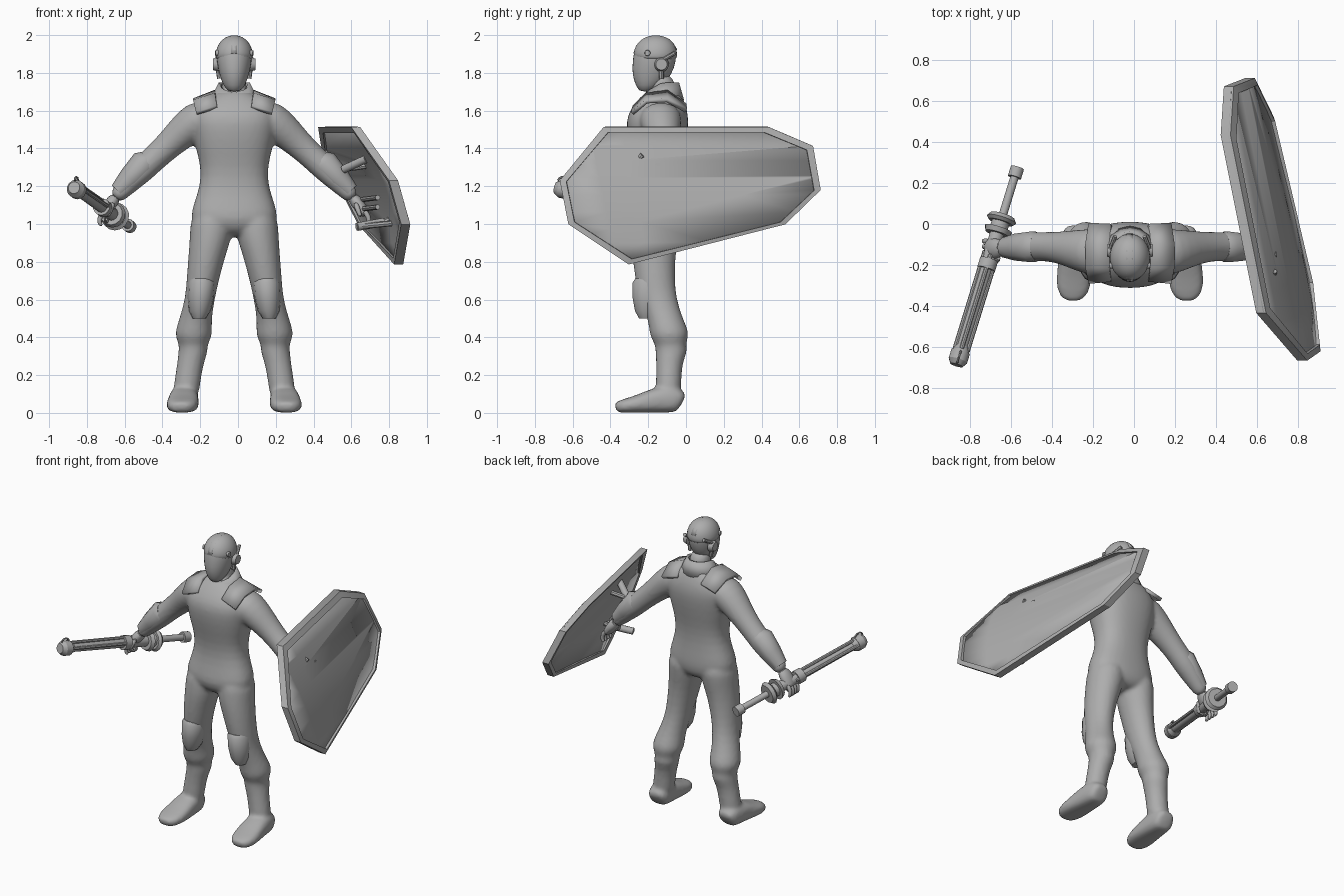
import bpy, bmesh, math
from mathutils import Vector, Matrix

if "Cube" in bpy.data.objects:
    bpy.data.objects.remove(bpy.data.objects["Cube"])

CX = -0.02  # body centre line
grey = bpy.data.materials.new("plain_grey")
grey.diffuse_color = (0.42, 0.42, 0.42, 1)
grey.use_nodes = True
grey.node_tree.nodes["Principled BSDF"].inputs["Base Color"].default_value = grey.diffuse_color


def finish(name, bm, angle=40, subsurf=0):
    bmesh.ops.recalc_face_normals(bm, faces=bm.faces[:])
    me = bpy.data.meshes.new(name)
    bm.to_mesh(me)
    bm.free()
    me.materials.append(grey)
    ob = bpy.data.objects.new(name, me)
    bpy.context.collection.objects.link(ob)
    if subsurf:
        ob.modifiers.new("smooth", 'SUBSURF').levels = subsurf
        ob.modifiers["smooth"].render_levels = subsurf
    bpy.ops.object.select_all(action='DESELECT')
    ob.select_set(True)
    bpy.context.view_layer.objects.active = ob
    bpy.ops.object.shade_smooth_by_angle(angle=math.radians(angle))
    return ob


def loft(name, rings, n=16, power=2.0, axis=None, side=1, angle=50, subsurf=1):
    """Rings are (x offset, y, z, half width, half depth along y or z)."""
    bm = bmesh.new()
    pts = [Vector((CX + side * r[0], r[1], r[2])) for r in rings]
    loops = []
    for i, r in enumerate(rings):
        d = Vector(axis) if axis else (pts[min(i + 1, len(pts) - 1)] - pts[max(i - 1, 0)]).normalized()
        v = Vector((0, 0, 1)) if abs(d.y) > 0.9 else Vector((0, 1, 0))
        u = v.cross(d).normalized()
        v = d.cross(u)
        loop = []
        for k in range(n):
            a = 2 * math.pi * k / n
            c, s = math.cos(a), math.sin(a)
            c = math.copysign(abs(c) ** (2 / power), c)
            s = math.copysign(abs(s) ** (2 / power), s)
            loop.append(bm.verts.new(pts[i] + u * c * r[3] + v * s * r[4]))
        loops.append(loop)
    for a, b in zip(loops, loops[1:]):
        for k in range(n):
            bm.faces.new((a[k], a[(k + 1) % n], b[(k + 1) % n], b[k]))
    bm.faces.new(loops[0])
    bm.faces.new(loops[-1])
    return finish(name, bm, angle, subsurf)


def rod(name, a, b, r, r2=None, n=12):
    a, b = Vector(a), Vector(b)
    bm = bmesh.new()
    m = Matrix.Translation((a + b) / 2) @ (b - a).to_track_quat('Z', 'Y').to_matrix().to_4x4()
    bmesh.ops.create_cone(bm, cap_ends=True, segments=n, radius1=r,
                          radius2=r if r2 is None else r2, depth=(b - a).length, matrix=m)
    return finish(name, bm)


def plate(name, corners, thick, side=1):
    """Thin curved armour plate between two rows of points."""
    bm = bmesh.new()
    vs = [bm.verts.new((CX + side * c[0], c[1], c[2])) for c in corners]
    half = len(vs) // 2
    for i in range(half - 1):
        bm.faces.new((vs[i], vs[i + 1], vs[half + i + 1], vs[half + i]))
    m = finish(name, bm, 30).modifiers.new("thick", 'SOLIDIFY')
    m.thickness, m.offset = thick, 0


Z = (0, 0, 1)
# torso and neck
body = [loft("torso", [(0, -.15, .93, .10, .07), (0, -.155, .97, .20, .12), (0, -.16, 1.03, .236, .138),
               (0, -.155, 1.1, .220, .13), (0, -.15, 1.2, .182, .118), (0, -.15, 1.3, .178, .125),
               (0, -.152, 1.4, .205, .148), (0, -.152, 1.5, .225, .165), (0, -.15, 1.57, .235, .165),
               (0, -.14, 1.63, .20, .14), (0, -.13, 1.675, .13, .11), (0, -.12, 1.71, .08, .08)],
             n=20, power=2.4, axis=Z),
        loft("neck", [(0, -.11, 1.6, .08, .08), (0, -.12, 1.72, .066, .07), (0, -.14, 1.8, .066, .07)], axis=Z)]

# raised collar, open at the throat
bm = bmesh.new()
rows = []
for rx, ry, h, cy in ((.135, .115, 1.655, -.125), (.085, .088, 1.75, -.125)):
    rows.append([])
    for k in range(15):
        a = math.radians(-80 + 340 * k / 14)
        drop = .05 * max(0, -math.sin(a))
        rows[-1].append(bm.verts.new((CX + rx * math.cos(a), cy + ry * math.sin(a), h - drop)))
for k in range(14):
    bm.faces.new((rows[0][k], rows[0][k + 1], rows[1][k + 1], rows[1][k]))
finish("collar", bm).modifiers.new("thick", 'SOLIDIFY').thickness = .018

# head, with helmet shell over the brow
loft("head", [(0, -.215, 1.70, .03, .03), (0, -.198, 1.73, .058, .068), (0, -.18, 1.79, .08, .108),
              (0, -.168, 1.86, .095, .117), (0, -.162, 1.92, .096, .116), (0, -.16, 1.96, .078, .092),
              (0, -.16, 1.985, .048, .058), (0, -.16, 1.994, .012, .014)], axis=Z)
loft("helmet", [(0, -.158, 1.865, .098, .108), (0, -.163, 1.885, .102, .119), (0, -.162, 1.925, .099, .117),
                (0, -.16, 1.965, .078, .094), (0, -.16, 1.99, .048, .058), (0, -.16, 1.999, .012, .014)], axis=Z)
bm = bmesh.new()
for k in range(9):
    a = math.radians(10 + 150 * k / 8)
    for x in (-.016, .016):
        bm.verts.new((CX + x, -.16 - .121 * math.cos(a), 1.885 + .113 * math.sin(a)))
bm.verts.ensure_lookup_table()
for k in range(8):
    v = bm.verts
    bm.faces.new((v[2 * k], v[2 * k + 1], v[2 * k + 3], v[2 * k + 2]))
finish("helmet_crest", bm).modifiers.new("thick", 'SOLIDIFY').thickness = .012

ARM = [(.13, -.14, 1.58, .09, .115), (.20, -.135, 1.548, .105, .115), (.27, -.125, 1.49, .092, .098),
       (.34, -.115, 1.425, .077, .08), (.42, -.11, 1.35, .07, .072), (.48, -.11, 1.295, .072, .074),
       (.54, -.112, 1.235, .062, .066), (.60, -.115, 1.17, .047, .05), (.635, -.115, 1.135, .04, .044)]
LEG = [(.115, -.157, 1.06, .105, .125), (.118, -.157, 1.0, .118, .13), (.126, -.165, .92, .112, .127),
       (.145, -.17, .83, .1, .116),
       (.167, -.165, .7, .087, .107), (.182, -.145, .6, .08, .098), (.205, -.11, .5, .087, .095),
       (.214, -.09, .435, .1, .106), (.215, -.088, .4, .097, .102), (.217, -.082, .36, .076, .082),
       (.217, -.076, .325, .08, .088), (.23, -.088, .27, .072, .071), (.248, -.092, .17, .07, .068),
       (.26, -.095, .06, .074, .07)]
FOOT = [(.262, -.02, .05, .05, .05), (.264, -.04, .065, .068, .065), (.266, -.1, .074, .077, .074),
        (.268, -.17, .066, .081, .066), (.272, -.25, .048, .088, .048), (.278, -.32, .038, .084, .038),
        (.28, -.362, .03, .058, .03), (.28, -.374, .026, .03, .024)]
for side, tag in ((-1, "right"), (1, "left")):
    s = side
    body += [loft(tag + "_arm", ARM, side=s), loft(tag + "_leg", LEG, side=s, axis=Z),
             loft(tag + "_foot", FOOT, side=s, power=2.7)]
    # forearm guard shell
    loft(tag + "_forearm_guard", [(.455, -.112, 1.335, .058, .068), (.475, -.112, 1.32, .076, .078),
         (.55, -.113, 1.24, .065, .069), (.615, -.115, 1.172, .046, .05)], side=s, n=10, subsurf=0)
    # knee pad
    loft(tag + "_knee_pad", [(.186, -.2, .5, .035, .05), (.182, -.2, .54, .058, .072), (.177, -.2, .61, .07, .085),
         (.172, -.2, .69, .072, .085), (.172, -.195, .712, .062, .075)], side=s, n=14, axis=Z, subsurf=0)
    # shoulder plates, wrapped front to back
    plate(tag + "_shoulder_plate", [(.09, -.275, 1.62), (.10, -.21, 1.685), (.10, -.1, 1.7), (.09, -.005, 1.63),
          (.20, -.285, 1.585), (.215, -.21, 1.648), (.215, -.1, 1.655), (.20, .0, 1.6)], .022, s)
    # ear cups with a stem and strap
    rod(tag + "_ear_cup", (CX + s * .08, -.13, 1.845), (CX + s * .112, -.13, 1.845), .04, .03, 14)
    rod(tag + "_ear_stem", (CX + s * .085, -.13, 1.82), (CX + s * .078, -.13, 1.77), .013, n=8)
    rod(tag + "_ear_strap", (CX + s * .095, -.12, 1.87), (CX + s * .072, -.06, 1.905), .011, n=8)
    rod(tag + "_helmet_knob", (CX + s * .07, -.2, 1.905), (CX + s * .1, -.205, 1.905), .02, .014, 10)
    # palm, fingers and thumb
    loft(tag + "_palm", [(.62, -.115, 1.15, .035, .042), (.66, -.12, 1.10, .036, .055),
                         (.69, -.125, 1.06, .03, .055), (.70, -.125, 1.045, .02, .045)], side=s, n=10)
    for k in range(4):
        y = -.165 + .027 * k
        loft(tag + "_finger_%d" % k, [(.685, y, 1.075, .016, .015), (.712, y, 1.04, .015, .014),
             (.715, y, 1.005, .013, .013), (.70, y, .99, .01, .01)], side=s, n=8)
    loft(tag + "_thumb", [(.64, -.16, 1.115, .016, .018), (.655, -.185, 1.075, .015, .016),
                          (.67, -.19, 1.035, .01, .011)], side=s, n=8)

# merge torso, limbs and feet into one smooth suit
bpy.ops.object.select_all(action='DESELECT')
for ob in body:
    ob.select_set(True)
bpy.context.view_layer.objects.active = body[0]
bpy.ops.object.convert(target='MESH')
bpy.ops.object.join()
suit = bpy.context.view_layer.objects.active
suit.name = "body_suit"
m = suit.modifiers.new("merge", 'REMESH')
m.mode, m.voxel_size, m.use_smooth_shade = 'VOXEL', .012, True
m = suit.modifiers.new("blend", 'SMOOTH')
m.factor, m.iterations = .5, 6

# baton weapon along one axis, parts placed by distance from the butt
A, B = Vector((-.57, .275, .985)), Vector((-.868, -.69, 1.192))
D = (B - A).normalized()
U = D.cross(Vector((0, 0, 1))).normalized()
V = U.cross(D)


def on_axis(t, u=0, v=0):
    return A + D * t + U * u + V * v


L = (B - A).length
for name, t0, t1, r0, r1 in (("butt_cap", 0, .05, .034, .034), ("rear_rod", .04, .27, .021, .021),
                             ("rear_guard", .25, .27, .06, .075), ("rear_guard_rim", .27, .285, .075, .06),
                             ("guard_core", .28, .33, .045, .045), ("front_guard", .32, .345, .07, .06),
                             ("grip", .34, .5, .036, .036), ("barrel_collar", .48, .53, .046, .046),
                             ("barrel", .5, L - .06, .031, .028), ("tip_neck", L - .1, L - .07, .03, .045),
                             ("tip_head", L - .07, L - .025, .048, .048), ("tip_end", L - .025, L, .048, .032)):
    rod(name, on_axis(t0), on_axis(t1), r0, r1, 14)
for k, (u, v) in enumerate(((.032, .005), (-.032, .005), (0, .034))):
    rod("barrel_tube_%d" % k, on_axis(.46, u, v), on_axis(L - .08, u, v), .011, n=8)
for t, name in ((L - .035, "tip_ring"), (.43, "trigger_ring")):
    up = 1 if t > .6 else -1
    ring = [on_axis(t + .03 * math.cos(a), 0, up * (.04 + .025 * math.sin(a))) for a in (0, .6, 1.2, 1.9, 2.5, 3.14)]
    for k in range(5):
        rod("%s_%d" % (name, k), ring[k], ring[k + 1], .006, n=6)

# shield: angular outline in (y, z), bowed outward around its long axis
OUT = [(-.43, 1.51), (.43, 1.51), (.665, 1.41), (.705, 1.18), (.52, 1.0), (-.30, .79), (-.615, 1.0), (-.66, 1.23)]
SLOT = [(-.48, 1.33), (-.31, 1.33), (-.245, 1.01), (-.40, .97)]


def shield_x(y, z):
    return .445 - .2 * (y - .43) - .35 * (z - 1.52) + .06 * max(0, 1 - ((z - 1.15) / .37) ** 2)


bm = bmesh.new()
bm.faces.new([bm.verts.new((0, y, z)) for y, z in OUT])
cuts = [((0, 0, h), (0, 0, 1)) for h in (.9, 1.06, 1.15, 1.24, 1.41)]
edges = []
for (y, z), (y2, z2) in zip(SLOT, SLOT[1:] + SLOT[:1]):
    edges.append(((0, y, z), (0, z2 - z, y - y2)))
for co, no in cuts + edges:
    bmesh.ops.bisect_plane(bm, geom=bm.verts[:] + bm.edges[:] + bm.faces[:], plane_co=co, plane_no=no)
# open the viewing slot: faces inside all four of its edges
hole = [f for f in bm.faces if all((f.calc_center_median() - Vector(co)).dot(Vector(no)) < 0 for co, no in edges)]
bmesh.ops.delete(bm, geom=hole, context='FACES')
for v in bm.verts:
    v.co.x = shield_x(v.co.y, v.co.z)
m = finish("shield_panel", bm, 30).modifiers.new("thick", 'SOLIDIFY')
m.thickness, m.offset = .024, 0

# raised rim bar around the shield
bm = bmesh.new()
loops = []
for y, z in OUT:
    loop = []
    for ky, kz, dx in ((1, 1, -.024), (1, 1, .024), (.95, .92, .03), (.94, .91, -.024)):
        yy, zz = .02 + (y - .02) * ky * 1.012, 1.15 + (z - 1.15) * kz * 1.012
        loop.append(bm.verts.new((shield_x(yy, zz) + dx, yy, zz)))
    loops.append(loop)
for i in range(8):
    a, b = loops[i], loops[(i + 1) % 8]
    for k in range(4):
        bm.faces.new((a[k], a[(k + 1) % 4], b[(k + 1) % 4], b[k]))
finish("shield_rim", bm, 25)

# shield handles: a bar on two posts, plus grip bars behind the slot
for name, a, b in (("upper_handle", (.56, -.17, 1.29), (.68, -.25, 1.345)),
                   ("lower_handle", (.63, -.33, .985), (.77, -.27, 1.01))):
    rod(name + "_bar", a, b, .022)
    for k, p in enumerate((a, b)):
        rod("%s_post_%d" % (name, k), p, (shield_x(p[1], p[2]), p[1] + .02, p[2] + .02), .015, n=8)
for k, z in enumerate((1.14, 1.09)):
    rod("grip_bar_%d" % k, (.74, -.45, z), (.66, -.13, z - .01), .014, n=8)
